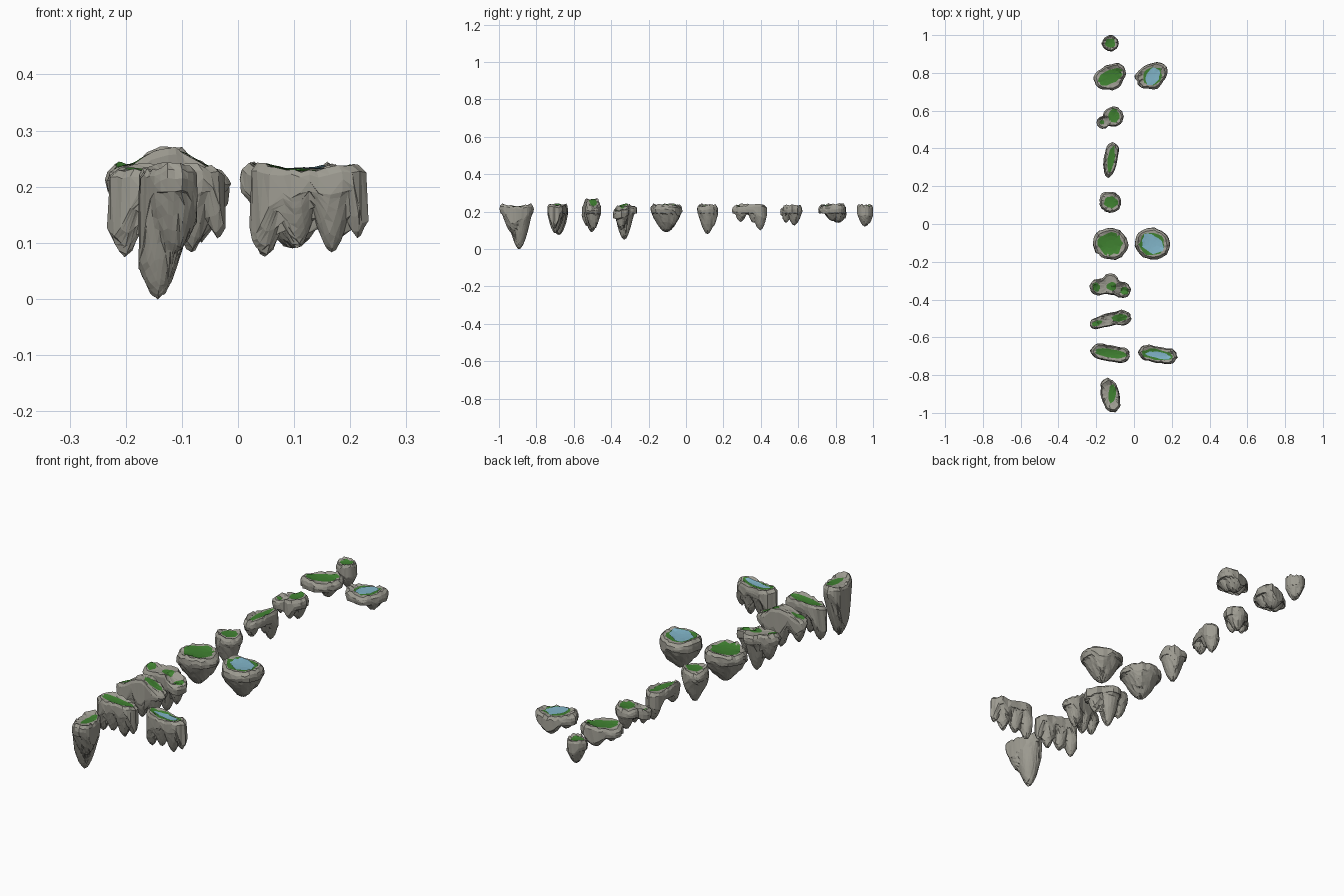
import bpy, bmesh, random
from math import sin, cos, radians, hypot, pi
from mathutils import Vector
from mathutils.bvhtree import BVHTree

if "Cube" in bpy.data.objects:
    bpy.data.objects.remove(bpy.data.objects["Cube"])

random.seed(4)
SEG = 30
TOP = 0.23


def material(name, rgb):
    m = bpy.data.materials.new(name)
    m.diffuse_color = (*rgb, 1)
    m.use_nodes = True
    m.node_tree.nodes["Principled BSDF"].inputs["Base Color"].default_value = m.diffuse_color
    return m


ROCK = material("rock", (0.34, 0.33, 0.285))
GRASS = material("grass", (0.05, 0.22, 0.03))
WATER = material("water", (0.22, 0.46, 0.58))


def inside(x, y, e):
    dx, dy, rx, ry, rot = e
    a = radians(rot)
    x, y = x - dx, y - dy
    u, v = x * cos(a) + y * sin(a), -x * sin(a) + y * cos(a)
    return (u / rx) ** 2 + (v / ry) ** 2 < 1


def outline(blobs):
    """Points on the rim of a union of ellipses, seen from its middle."""
    main = blobs[0]
    a, pts = radians(main[4]), []
    for i in range(SEG):
        t = 2 * pi * i / SEG
        u, v = main[2] ** 0.7 * cos(t), main[3] ** 0.7 * sin(t)
        d = Vector((u * cos(a) - v * sin(a), u * sin(a) + v * cos(a))).normalized()
        r = 0.14
        while r > 0.008 and not any(inside(d.x * r, d.y * r, b) for b in blobs):
            r -= 0.001
        pts.append(d * r * random.uniform(0.98, 1.04))
    return pts


def finish(bm, name, mat, loc):
    me = bpy.data.meshes.new(name)
    bm.to_mesh(me)
    bm.free()
    me.materials.append(mat)
    ob = bpy.data.objects.new(name, me)
    ob.location = loc
    bpy.context.collection.objects.link(ob)


def patch(tree, name, mat, e, loc, lift):
    """Irregular ground cover draped on the rock top."""
    dx, dy, rx, ry, rot = e
    a, n, bm = radians(rot), 18, bmesh.new()
    noise = [random.uniform(0.85, 1.1) for _ in range(n)]

    def drape(f, i):
        t = 2 * pi * i / n
        u, v = rx * f * noise[i] * cos(t), ry * f * noise[i] * sin(t)
        x, y = dx + u * cos(a) - v * sin(a), dy + u * sin(a) + v * cos(a)
        hit = tree.ray_cast(Vector((x, y, 1)), Vector((0, 0, -1)))[0]
        return bm.verts.new((x, y, (hit.z if hit else TOP - 0.01) + lift))

    rings = [[drape(f, i) for i in range(n)] for f in (1, 0.7, 0.35)]
    mid = drape(0, 0)
    for A, B in zip(rings, rings[1:]):
        for i in range(n):
            bm.faces.new((A[i], A[(i + 1) % n], B[(i + 1) % n], B[i]))
    for i in range(n):
        bm.faces.new((rings[-1][i], rings[-1][(i + 1) % n], mid))
    finish(bm, name, mat, loc)


def island(name, x, y, blobs, base, tips, grass, water=None, humps=()):
    """Rock with rugged rim, hanging prongs (dx, dy, bottom z, radius) and a dished top."""
    rim, bm = outline(blobs), bmesh.new()
    phase = random.uniform(0, 6)
    sway = [0.006 * sin(2 * pi * i / SEG * 2 + phase) + random.uniform(-0.004, 0.004) for i in range(SEG)]

    def top(p, f):
        z = TOP - 0.004 + (0.008 * (f / 0.85) ** 3 if f < 0.86 else -0.004)
        return z + sum(h * max(0, 1 - (hypot(p.x - a, p.y - b) / r) ** 2) for a, b, r, h in humps)

    def bottom(p, f):
        d = (TOP - base) * (1 - f ** 8)
        for a, b, z, r in tips:
            d = max(d, (TOP - z) * (1 - (hypot(p.x - a, p.y - b) / r) ** 1.8))
        return min(top(p, f) - (0.012 if f == 1 else 0.03), TOP - d)

    def ring(f, zf, jit, tilt=0):
        out = []
        for p, s in zip(rim, sway):
            q = p * f
            z = zf(q, f) + random.uniform(-1, 1) * jit * 0.1 + s * tilt
            q = q * random.uniform(1 - jit, 1 + jit)
            out.append(bm.verts.new((q.x, q.y, z)))
        return out

    zero = Vector((0, 0))
    rings = [ring(f, top, j, w) for f, j, w in ((0.3, 0, 0), (0.6, 0.01, 0.2), (0.84, 0.03, 1), (0.97, 0.02, 1))]
    rings += [ring(f, bottom, 0.02, 0.6 if f == 1 else 0)
              for f in (1, 0.96, 0.9, 0.82, 0.72, 0.6, 0.47, 0.33, 0.17)]
    first = bm.verts.new((0, 0, top(zero, 0)))
    last = bm.verts.new((0, 0, bottom(zero, 0)))
    for A, B in zip(rings, rings[1:]):
        for i in range(SEG):
            j = (i + 1) % SEG
            bm.faces.new((A[i], B[i], B[j]))
            bm.faces.new((A[i], B[j], A[j]))
    for i in range(SEG):
        j = (i + 1) % SEG
        bm.faces.new((first, rings[0][i], rings[0][j]))
        bm.faces.new((last, rings[-1][j], rings[-1][i]))
    # pull the nearest underside vertex onto each prong tip
    under = [v for r in rings[6:] for v in r] + [last]
    for a, b, z, r in tips:
        v = min(under, key=lambda w: hypot(w.co.x - a, w.co.y - b))
        v.co = (a, b, min(z, v.co.z))
    bmesh.ops.recalc_face_normals(bm, faces=bm.faces)
    tree = BVHTree.FromBMesh(bm)
    loc = (x, y, 0)
    for k, e in enumerate(grass):
        patch(tree, f"{name}_grass_{k + 1}", GRASS, e, loc, 0.002)
    if water:
        patch(tree, name + "_pond", WATER, water, loc, 0.005)
    finish(bm, name + "_rock", ROCK, loc)


X = -0.125
# outline shared by the dry and the pond version of three islands
kidney = [(0, 0, 0.088, 0.062, 30), (-0.045, -0.005, 0.044, 0.04, 0), (0.02, 0.0, 0.05, 0.075, -20)]
disc = [(0, 0, 0.094, 0.083, -15)]
bar = [(0, 0, 0.105, 0.043, -8), (-0.055, 0.012, 0.046, 0.042, 0), (0.055, -0.008, 0.048, 0.042, 0)]
kidney_tips = [(0.01, 0.03, 0.14, 0.07), (-0.04, -0.01, 0.16, 0.05), (0.03, 0.0, 0.15, 0.055)]
disc_tips = [(0, 0.0, 0.09, 0.095), (0.03, 0.03, 0.12, 0.06), (-0.04, -0.02, 0.13, 0.06)]
bar_tips = [(-0.077, 0.01, 0.075, 0.055), (-0.02, 0.0, 0.09, 0.05), (0.042, -0.008, 0.083, 0.05),
            (0.088, -0.012, 0.108, 0.04)]

# dry islands, back to front
island("small_island", X, 0.957, [(0, 0, 0.045, 0.042, 0)], 0.19,
       [(0.005, 0.0, 0.12, 0.055), (0, 0.02, 0.135, 0.035)], [(0, 0, 0.027, 0.026, 0)])
island("kidney_island", X, 0.78, kidney, 0.19, kidney_tips, [(0, 0, 0.074, 0.036, 30)])
island("knob_island", X, 0.56, [(0.015, 0.008, 0.054, 0.053, 30), (-0.038, -0.022, 0.034, 0.034, 0)], 0.18,
       [(0.02, 0.02, 0.125, 0.05), (0.01, -0.025, 0.14, 0.04), (-0.04, -0.02, 0.15, 0.035)],
       [(0.018, 0.012, 0.032, 0.038, 0), (-0.045, -0.02, 0.012, 0.012, 0)],
       humps=[(-0.045, -0.025, 0.045, -0.02)])
island("long_island", X, 0.338, [(0, 0, 0.036, 0.09, -8), (0.01, 0.05, 0.036, 0.044, 0)], 0.19,
       [(0.01, 0.058, 0.10, 0.05), (0.008, 0.02, 0.14, 0.035), (-0.012, -0.045, 0.145, 0.045)],
       [(0.003, 0.005, 0.018, 0.072, -8)])
island("round_island", X, 0.115, [(0, 0, 0.056, 0.056, 0), (-0.022, 0.015, 0.035, 0.04, 0)], 0.17,
       [(0.0, 0.0, 0.08, 0.06), (0.01, 0.03, 0.12, 0.035), (-0.02, -0.02, 0.12, 0.04)],
       [(0.003, 0, 0.036, 0.032, 0)])
island("disc_island", X, -0.105, disc, 0.18, disc_tips, [(0, 0, 0.066, 0.06, -15)])
island("lobed_island", X, -0.33,
       [(0, -0.002, 0.09, 0.042, -8), (-0.065, -0.005, 0.044, 0.044, 0), (0, 0.02, 0.045, 0.05, 0),
        (0.063, -0.02, 0.044, 0.044, 0)], 0.175,
       [(0.0, 0.0, 0.05, 0.06), (-0.06, 0.0, 0.11, 0.05), (0.06, -0.015, 0.10, 0.045)],
       [(-0.075, -0.003, 0.02, 0.025, 20), (0.005, 0.0, 0.028, 0.022, 0), (0.075, -0.025, 0.022, 0.022, 0)],
       humps=[(0.075, -0.03, 0.06, -0.035)])
island("bent_island", X, -0.505,
       [(0, 0, 0.1, 0.035, 14), (0.06, 0.008, 0.05, 0.042, 0), (-0.072, -0.022, 0.038, 0.031, 20)], 0.18,
       [(0.05, 0.01, 0.10, 0.05), (0.0, 0.0, 0.09, 0.05), (-0.07, -0.022, 0.12, 0.045)],
       [(0.048, 0.008, 0.044, 0.02, 5), (-0.07, -0.02, 0.03, 0.013, 20)],
       humps=[(0.0, 0.0, 0.075, 0.04)])
island("bar_island", X, -0.685, bar, 0.18, bar_tips, [(0, 0, 0.083, 0.023, -8)])
island("spire_island", X, -0.905,
       [(0, 0, 0.05, 0.09, 12), (0.012, -0.05, 0.042, 0.042, 0), (-0.015, 0.05, 0.038, 0.038, 0)], 0.2,
       [(-0.018, 0.013, 0.0, 0.075), (0.01, -0.02, 0.08, 0.07), (-0.005, 0.035, 0.10, 0.05)],
       [(0.01, 0.008, 0.021, 0.053, -5)])

# pond islands on the right
island("kidney_pond_island", 0.095, 0.785, kidney, 0.19, kidney_tips,
       [(0.003, 0, 0.056, 0.045, 40)], (0.003, -0.005, 0.034, 0.05, -25))
island("disc_pond_island", 0.097, -0.105, disc, 0.18, disc_tips,
       [(0, 0, 0.071, 0.061, -15)], (0, 0, 0.064, 0.046, -35))
island("bar_pond_island", 0.125, -0.692, bar, 0.18, bar_tips,
       [(0, 0, 0.086, 0.029, -8)], (0.006, -0.003, 0.072, 0.017, -10))
